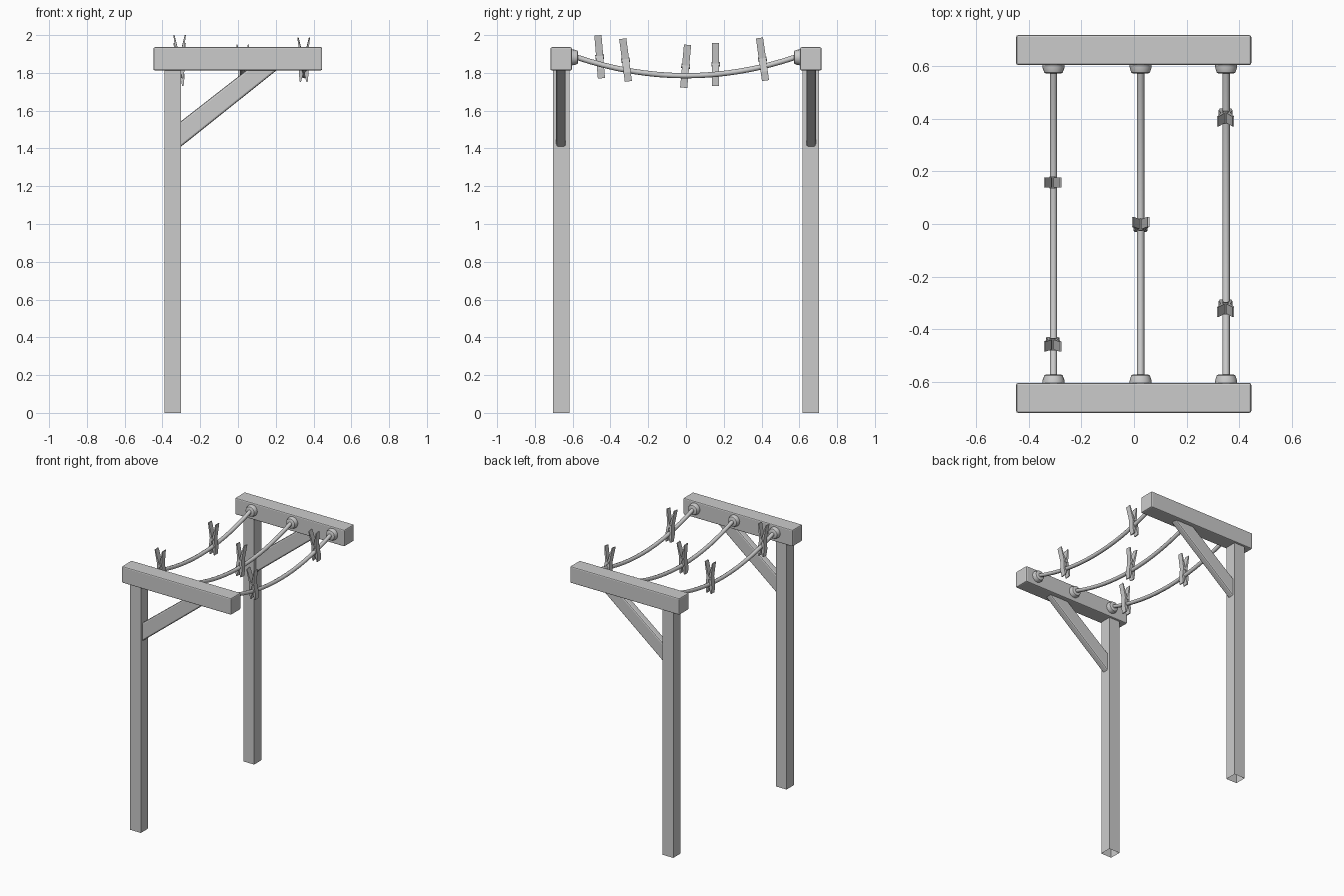
import bpy, bmesh
from math import pi
from mathutils import Matrix

if "Cube" in bpy.data.objects:
    bpy.data.objects.remove(bpy.data.objects["Cube"])


def finish(name, bm, bevel=0, smooth=False):
    bmesh.ops.recalc_face_normals(bm, faces=bm.faces)
    mesh = bpy.data.meshes.new(name)
    bm.to_mesh(mesh)
    bm.free()
    ob = bpy.data.objects.new(name, mesh)
    bpy.context.collection.objects.link(ob)
    if bevel:
        m = ob.modifiers.new("bevel", 'BEVEL')
        m.width, m.segments = bevel, 2
    if smooth:
        bpy.ops.object.select_all(action='DESELECT')
        bpy.context.view_layer.objects.active = ob
        ob.select_set(True)
        bpy.ops.object.shade_smooth_by_angle(angle=0.7)
    return ob


def prism(bm, profile, y, width):
    """Extrude an x-z outline along y, centred on y."""
    f = bm.faces.new([bm.verts.new((x, y - width / 2, z)) for x, z in profile])
    ext = bmesh.ops.extrude_face_region(bm, geom=[f], use_keep_orig=True)
    vs = [v for v in ext["geom"] if isinstance(v, bmesh.types.BMVert)]
    bmesh.ops.translate(bm, vec=(0, width, 0), verts=vs)


def rect(x0, x1, z0, z1):
    return [(x0, z0), (x1, z0), (x1, z1), (x0, z1)]


ROPE_X = (-0.306, 0.025, 0.35)

for side, s in (("front", -1), ("back", 1)):
    # Post, open at the bottom
    bm = bmesh.new()
    prism(bm, rect(-0.389, -0.301, 0, 1.815), s * 0.661, 0.086)
    low = [f for f in bm.faces if all(v.co.z < 0.01 for v in f.verts)]
    bmesh.ops.delete(bm, geom=low, context='FACES_ONLY')
    finish(side + "_post", bm)

    # Crossbeam
    bm = bmesh.new()
    prism(bm, rect(-0.448, 0.446, 1.813, 1.936), s * 0.661, 0.114)
    finish(side + "_crossbeam", bm, bevel=0.008)

    # Diagonal brace
    bm = bmesh.new()
    prism(bm, [(-0.32, 1.395), (0.225, 1.83), (0.065, 1.83), (-0.32, 1.53)],
          s * 0.662, 0.05)
    finish(side + "_brace", bm, bevel=0.01)

    # Tapered rope mounts
    for i, x in enumerate(ROPE_X):
        bm = bmesh.new()
        rings = []
        for r, y in ((0.042, 0.61), (0.041, 0.592), (0.035, 0.575), (0.029, 0.572)):
            ret = bmesh.ops.create_circle(
                bm, segments=16, radius=r, cap_ends=(y == 0.572),
                matrix=Matrix.Translation((x, s * y, 1.882)) @ Matrix.Rotation(pi / 2, 4, 'X'))
            rings.append(ret["verts"])
        for a, b in zip(rings, rings[1:]):
            for k in range(16):
                j = (k + 1) % 16
                bm.faces.new((a[k], a[j], b[j], b[k]))
        finish(f"{side}_rope_mount_{i + 1}", bm, smooth=True)

# Sagging ropes
for i, x in enumerate(ROPE_X):
    cu = bpy.data.curves.new("rope", 'CURVE')
    cu.dimensions = '3D'
    cu.bevel_depth = 0.014
    cu.bevel_resolution = 2
    sp = cu.splines.new('POLY')
    sp.points.add(16)
    for k, p in enumerate(sp.points):
        t = k / 8 - 1
        p.co = (x, t * 0.585, 1.785 + 0.1 * t * t, 1)
    sp.use_smooth = True
    ob = bpy.data.objects.new(f"rope_{i + 1}", cu)
    bpy.context.collection.objects.link(ob)

# Clothespins: two splayed legs and a spring
LEG = [(0.021, -0.114), (0.026, -0.065), (0.018, 0.005), (0.033, 0.114),
       (0.027, 0.114), (0.004, 0.02), (0.002, -0.03), (0.012, -0.05),
       (0.003, -0.07), (0.014, -0.114)]
PINS = [(-0.309, -0.457, 1.885, 0.08), (0.348, -0.32, 1.868, 0.13),
        (0.025, -0.002, 1.835, -0.09), (-0.309, 0.157, 1.845, 0.0),
        (0.348, 0.405, 1.872, 0.14)]
for i, (x, y, z, tilt) in enumerate(PINS):
    bm = bmesh.new()
    for s in (-1, 1):
        prism(bm, [(s * px, pz) for px, pz in LEG], 0, 0.038)
    bmesh.ops.create_cone(bm, cap_ends=True, segments=10, radius1=0.012,
                          radius2=0.012, depth=0.046,
                          matrix=Matrix.Rotation(pi / 2, 4, 'X'))
    ob = finish(f"clothespin_{i + 1}", bm)
    ob.location = (x, y, z)
    ob.rotation_euler = (tilt, 0, 0)
